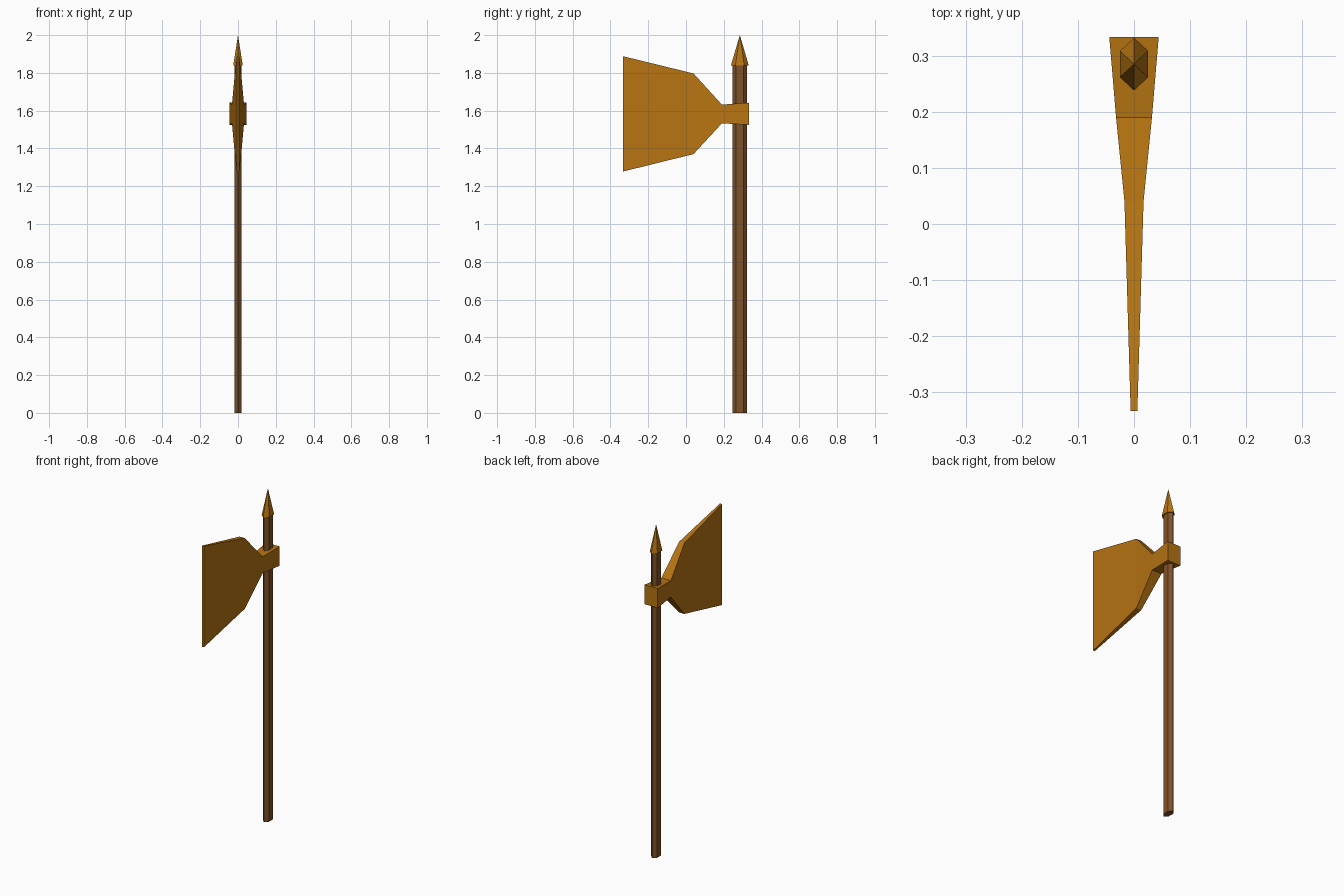
import bpy, bmesh, math

if "Cube" in bpy.data.objects:
    bpy.data.objects.remove(bpy.data.objects["Cube"])

def material(name, rgb):
    m = bpy.data.materials.new(name)
    m.diffuse_color = (*rgb, 1)
    m.use_nodes = True
    m.node_tree.nodes["Principled BSDF"].inputs["Base Color"].default_value = m.diffuse_color
    return m

bronze = material("bronze", (0.47, 0.175, 0.006))
wood = material("brown wood", (0.21, 0.085, 0.022))

def loft(name, rings, mat):
    """Join rings of points with quads; a one-point ring makes a tip."""
    bm = bmesh.new()
    loops = [[bm.verts.new(p) for p in r] for r in rings]
    for a, b in zip(loops, loops[1:]):
        n = len(a)
        for i in range(n):
            j = (i + 1) % n
            bm.faces.new((a[i], a[j], b[0]) if len(b) == 1 else (a[i], a[j], b[j], b[i]))
    for end in (loops[0], loops[-1]):
        if len(end) > 2:
            bm.faces.new(end)
    bmesh.ops.recalc_face_normals(bm, faces=bm.faces)
    me = bpy.data.meshes.new(name)
    bm.to_mesh(me)
    bm.free()
    me.materials.append(mat)
    ob = bpy.data.objects.new(name, me)
    bpy.context.collection.objects.link(ob)
    return ob

SHAFT_Y = 0.285

def hexagon(rx, ry, z):
    return [(rx * math.sin(k * math.pi / 3), SHAFT_Y + ry * math.cos(k * math.pi / 3), z)
            for k in range(6)]

def section(y, hx, z0, z1):
    return [(-hx, y, z0), (hx, y, z0), (hx, y, z1), (-hx, y, z1)]

# flattened six-sided shaft
loft("shaft", [hexagon(0.022, 0.038, 0), hexagon(0.022, 0.038, 1.845)], wood)

# pointed spike on top
loft("spike", [hexagon(0.029, 0.047, 1.84), [(0, SHAFT_Y, 2.0)]], bronze)

# axe head: collar, neck and flaring blade
loft("axe_head", [section(0.333, 0.044, 1.525, 1.642),
                  section(0.19, 0.032, 1.533, 1.632),
                  section(0.04, 0.017, 1.37, 1.797),
                  section(-0.333, 0.006, 1.278, 1.888)], bronze)
